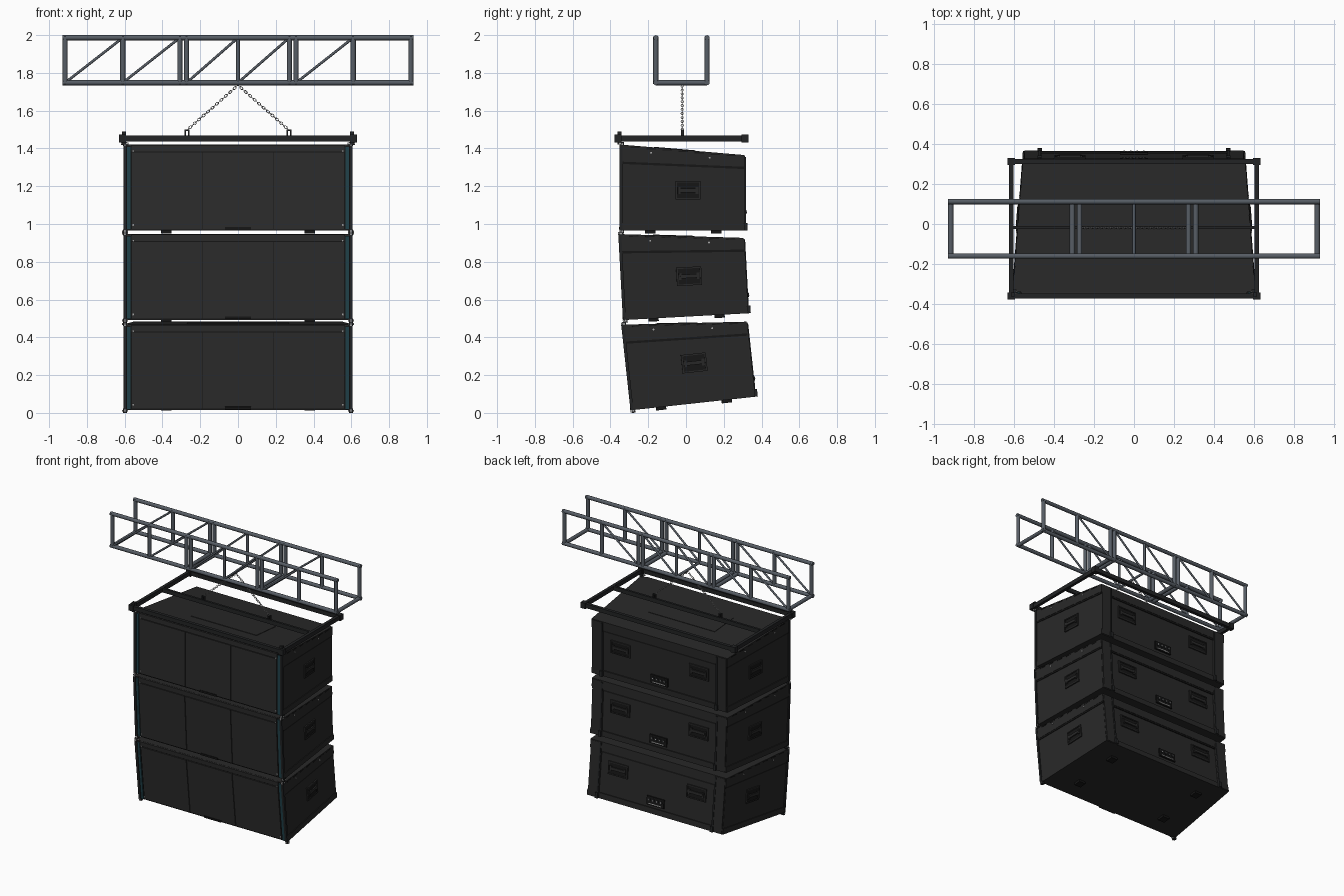
import bpy, bmesh, math
from mathutils import Matrix, Vector

cube = bpy.data.objects.get("Cube")
if cube:
    bpy.data.objects.remove(cube, do_unlink=True)


def material(name, rgb):
    m = bpy.data.materials.new(name)
    m.use_nodes = True
    m.diffuse_color = (*rgb, 1)
    bsdf = m.node_tree.nodes["Principled BSDF"]
    bsdf.inputs["Base Color"].default_value = (*rgb, 1)
    bsdf.inputs["Roughness"].default_value = 0.6
    return m


SHELL = material("cabinet black", (0.021, 0.021, 0.021))
GRILLE = material("grille charcoal", (0.025, 0.025, 0.025))
DARK = material("recess black", (0.008, 0.008, 0.008))
FRAME = material("frame black", (0.016, 0.017, 0.018))
TRUSS = material("truss grey", (0.095, 0.11, 0.13))
TEAL = material("teal strip", (0.015, 0.055, 0.07))
STEEL = material("light steel", (0.4, 0.4, 0.4))

I = Matrix.Identity(4)


def finish(name, bm, mat, matrix=I):
    bmesh.ops.recalc_face_normals(bm, faces=bm.faces)
    me = bpy.data.meshes.new(name)
    bm.to_mesh(me)
    bm.free()
    me.materials.append(mat)
    ob = bpy.data.objects.new(name, me)
    ob.matrix_world = matrix
    bpy.context.collection.objects.link(ob)
    return ob


def box(name, center, size, mat, matrix=I):
    bm = bmesh.new()
    bmesh.ops.create_cube(bm, size=1, matrix=Matrix.Translation(center) @ Matrix.Diagonal((*size, 1)))
    return finish(name, bm, mat, matrix)


def tube(name, a, b, r, mat, matrix=I):
    a, b = Vector(a), Vector(b)
    d = b - a
    place = Matrix.Translation((a + b) / 2) @ d.to_track_quat('Z', 'Y').to_matrix().to_4x4()
    bm = bmesh.new()
    bmesh.ops.create_cone(bm, cap_ends=True, segments=12, radius1=r, radius2=r, depth=d.length, matrix=place)
    for f in bm.faces:
        f.smooth = len(f.verts) == 4
    return finish(name, bm, mat, matrix)


# Cabinet proportions: tapers towards the back in plan and in height
DEPTH, FRONT_H, BACK_H = 0.65, 0.455, 0.40
HALF_F, HALF_B = 0.605, 0.555
TAPER = math.atan((HALF_F - HALF_B) / DEPTH)
TOP_TILT = math.atan((FRONT_H - BACK_H) / DEPTH)


def half(y):
    return HALF_F + (HALF_B - HALF_F) * y / DEPTH


def top(y):
    return FRONT_H + (BACK_H - FRONT_H) * y / DEPTH


def wedge(name, profile, extra, mat, matrix):
    """Extrude a side profile of (y, z) points across the tapered width."""
    bm = bmesh.new()
    left = [bm.verts.new((half(y) + extra, y, z)) for y, z in profile]
    right = [bm.verts.new((-half(y) - extra, y, z)) for y, z in profile]
    bm.faces.new(left)
    bm.faces.new(right[::-1])
    n = len(profile)
    for i in range(n):
        j = (i + 1) % n
        bm.faces.new((left[i], right[i], right[j], left[j]))
    return finish(name, bm, mat, matrix)


def handle(name, matrix, w=0.125, h=0.09):
    """Recessed grab handle, outward along local -y."""
    box(name + "_recess", (0, -0.002, 0), (w, 0.006, h), DARK, matrix)
    for s in (-1, 1):
        box(name + "_rim", (0, -0.004, s * h / 2), (w + 0.008, 0.01, 0.008), SHELL, matrix)
        box(name + "_rim_end", (s * w / 2, -0.004, 0), (0.008, 0.01, h), SHELL, matrix)
        box(name + "_grip_mount", (s * w * 0.38, -0.006, 0), (0.014, 0.012, 0.036), SHELL, matrix)
    box(name + "_grip", (0, -0.009, 0), (w * 0.76, 0.01, 0.02), SHELL, matrix)


def turned(M, loc, angle):
    return M @ Matrix.Translation(loc) @ Matrix.Rotation(angle, 4, 'Z')


def cabinet(pre, y0, z0, angle):
    M = Matrix.Translation((0, y0, z0)) @ Matrix.Rotation(math.radians(angle), 4, 'X')
    D = DEPTH
    # Shell with raised bands along top and bottom
    wedge(pre + "_body", [(0, 0), (D - 0.008, 0), (D - 0.008, BACK_H), (0, FRONT_H)], -0.006, SHELL, M)
    wedge(pre + "_top_band", [(0, 0.365), (D, 0.338), (D, BACK_H), (0, FRONT_H)], 0, SHELL, M)
    wedge(pre + "_bottom_band", [(0, 0), (D, 0), (D, 0.04), (0, 0.04)], 0, SHELL, M)
    wedge(pre + "_band_seam", [(0, 0.353), (D - .002, 0.326), (D - .002, 0.338), (0, 0.365)], -0.002, DARK, M)
    # Three grille panels, header strip
    box(pre + "_front_backing", (0, -0.001, 0.225), (1.19, 0.004, 0.44), DARK, M)
    for x, w in ((-0.375, 0.372), (0.0, 0.369), (0.375, 0.372)):
        box(pre + "_grille", (x, -0.004, 0.212), (w, 0.012, 0.405), GRILLE, M)
    box(pre + "_front_header", (0, -0.004, 0.437), (1.13, 0.012, 0.034), GRILLE, M)
    box(pre + "_front_sill", (-0.05 + 0.05, -0.009, 0.012), (0.14, 0.01, 0.014), DARK, M)
    # Raised panel on the lid
    tilt = M @ Matrix.Translation((0, 0.28, top(0.28))) @ Matrix.Rotation(-TOP_TILT, 4, 'X')
    box(pre + "_lid_panel", (0, 0, 0), (0.54, 0.22, 0.006), SHELL, tilt)
    # Back connector plate with sockets
    back = turned(M, (0, D, 0.09), math.pi)
    box(pre + "_socket_plate", (0, -0.001, 0), (0.14, 0.01, 0.062), DARK, back)
    for i in range(4):
        x = -0.048 + i * 0.032
        tube(pre + "_socket", (x, 0, 0.008), (x, -0.011, 0.008), 0.011, FRAME, back)
        tube(pre + "_socket_pin", (x, 0, 0.008), (x, -0.013, 0.008), 0.004, STEEL, back)
    box(pre + "_socket_label", (0, -0.006, -0.02), (0.1, 0.004, 0.006), STEEL, back)
    for s in (-1, 1):
        # Front posts, teal strips and corner rigging
        box(pre + "_front_post", (s * 0.598, -0.004, 0.2275), (0.018, 0.016, 0.455), FRAME, M)
        box(pre + "_teal_strip", (s * 0.578, -0.003, 0.225), (0.018, 0.012, 0.44), TEAL, M)
        for z in (-0.004, 0.458):
            box(pre + "_corner_link", (s * 0.598, 0.004, z), (0.022, 0.018, 0.022), FRAME, M)
            tube(pre + "_corner_pin", (s * 0.582, 0.003, z), (s * 0.613, 0.003, z), 0.005, STEEL, M)
            box(pre + "_corner_tab", (s * 0.598, -0.008, z), (0.01, 0.01, 0.016), STEEL, M)
        for z in (0.03, 0.42):
            tube(pre + "_front_bolt", (s * 0.555, -0.008, z), (s * 0.555, -0.012, z), 0.005, STEEL, M)
        # Side handle and pins
        side = s * (math.pi / 2 + TAPER)
        handle(pre + "_side_handle", turned(M, (s * (half(0.35) - 0.006), 0.35, 0.213), side))
        for y in (0.155, 0.465):
            z = top(y) - 0.03
            tube(pre + "_side_pin", (s * half(y), y, z), (s * (half(y) + 0.004), y, z), 0.005, STEEL, M)
        # Slots along the top edge of the side
        for i in range(7):
            y = 0.07 + i * 0.085
            box(pre + "_side_slot", (0, 0, 0), (0.05, 0.004, 0.007), DARK,
                turned(M, (s * half(y), y, top(y) - 0.008), side))
        # Back handles, corner columns and rear rigging
        handle(pre + "_back_handle", turned(M, (s * 0.32, D - 0.008, 0.235), math.pi), 0.15, 0.085)
        box(pre + "_back_column", (s * 0.505, D - 0.004, 0.2), (0.085, 0.014, 0.39), SHELL, M)
        box(pre + "_rear_peg", (s * 0.47, D + 0.006, 0.02), (0.022, 0.02, 0.04), FRAME, M)
        box(pre + "_rear_rail", (s * 0.47, D + 0.004, 0.2), (0.012, 0.006, 0.38), FRAME, M)
        # Feet
        for y in (0.15, 0.5):
            box(pre + "_foot", (s * 0.38, y, -0.007), (0.055, 0.055, 0.018), DARK, M)


cabinet("top_cabinet", -0.34, 0.965, 0)
cabinet("middle_cabinet", -0.322, 0.492, 3.1)
cabinet("bottom_cabinet", -0.282, 0.015, 6.2)

# Flying frame
FZ, FY0, FY1 = 1.453, -0.36, 0.312
for name, y, t in (("front", FY0, 0.024), ("middle", -0.018, 0.016), ("back", FY1, 0.024)):
    box("frame_" + name + "_bar", (0, y, FZ), (1.22, t, 0.03), FRAME)
for s in (-1, 1):
    box("frame_side_bar", (s * 0.612, (FY0 + FY1) / 2, FZ), (0.022, FY1 - FY0, 0.03), FRAME)
    for y in (FY0, FY1):
        box("frame_corner_block", (s * 0.612, y, FZ), (0.038, 0.036, 0.042), FRAME)
    box("frame_front_hook", (s * 0.604, FY0 + 0.008, 1.455), (0.022, 0.022, 0.07), FRAME)
    tube("frame_front_pin", (s * 0.58, FY0 + 0.01, 1.425), (s * 0.62, FY0 + 0.01, 1.425), 0.006, STEEL)
    # Shackles for the chain
    for dx in (-0.009, 0.009):
        box("shackle_side", (s * 0.27 + dx, -0.018, 1.48), (0.006, 0.016, 0.034), FRAME)
    box("shackle_top", (s * 0.27, -0.018, 1.496), (0.024, 0.016, 0.006), FRAME)

# Chains: stretched rings, alternately rolled
bpy.ops.mesh.primitive_torus_add(major_radius=0.0065, minor_radius=0.0017, major_segments=12, minor_segments=6)
link = bpy.context.object
link_mesh = link.data
bpy.data.objects.remove(link, do_unlink=True)
link_mesh.materials.append(STEEL)
link_mesh.transform(Matrix.Diagonal((1.0, 1.5, 1, 1)))
for p in link_mesh.polygons:
    p.use_smooth = True
apex = Vector((0, -0.02, 1.735))
for s in (-1, 1):
    end = Vector((s * 0.27, -0.02, 1.497))
    aim = (end - apex).to_track_quat('Y', 'Z').to_matrix().to_4x4()
    count = 23
    for i in range(count):
        ob = bpy.data.objects.new("chain_link", link_mesh)
        ob.matrix_world = (Matrix.Translation(apex.lerp(end, (i + 0.5) / count)) @ aim
                           @ Matrix.Rotation(math.pi / 2 * (i % 2), 4, 'Y'))
        bpy.context.collection.objects.link(ob)

# Open-topped truss
R, X, Z0, Z1 = 0.0135, 0.915, 1.748, 1.986
YS = (-0.16, 0.112)
BAYS = ((-X, -0.61), (-0.61, -0.308), (-0.272, 0), (0, 0.272), (0.308, 0.61))
for y in YS:
    for z in (Z0, Z1):
        tube("truss_chord", (-X - R, y, z), (X + R, y, z), R, TRUSS)
    for x in (-X, -0.61, -0.308, -0.272, 0, 0.272, 0.308, 0.61, X):
        tube("truss_post", (x, y, Z0 - R * 0.5), (x, y, Z1 + R * 0.5), R if x else 0.01, TRUSS)
    for a, b in BAYS:
        tube("truss_diagonal", (a, y, Z0), (b, y, Z1), 0.007, TRUSS)
for x in (-X, -0.308, -0.272, 0, 0.272, 0.308, X):
    tube("truss_cross_tube", (x, YS[0], Z0), (x, YS[1], Z0), R if x else 0.009, TRUSS)
